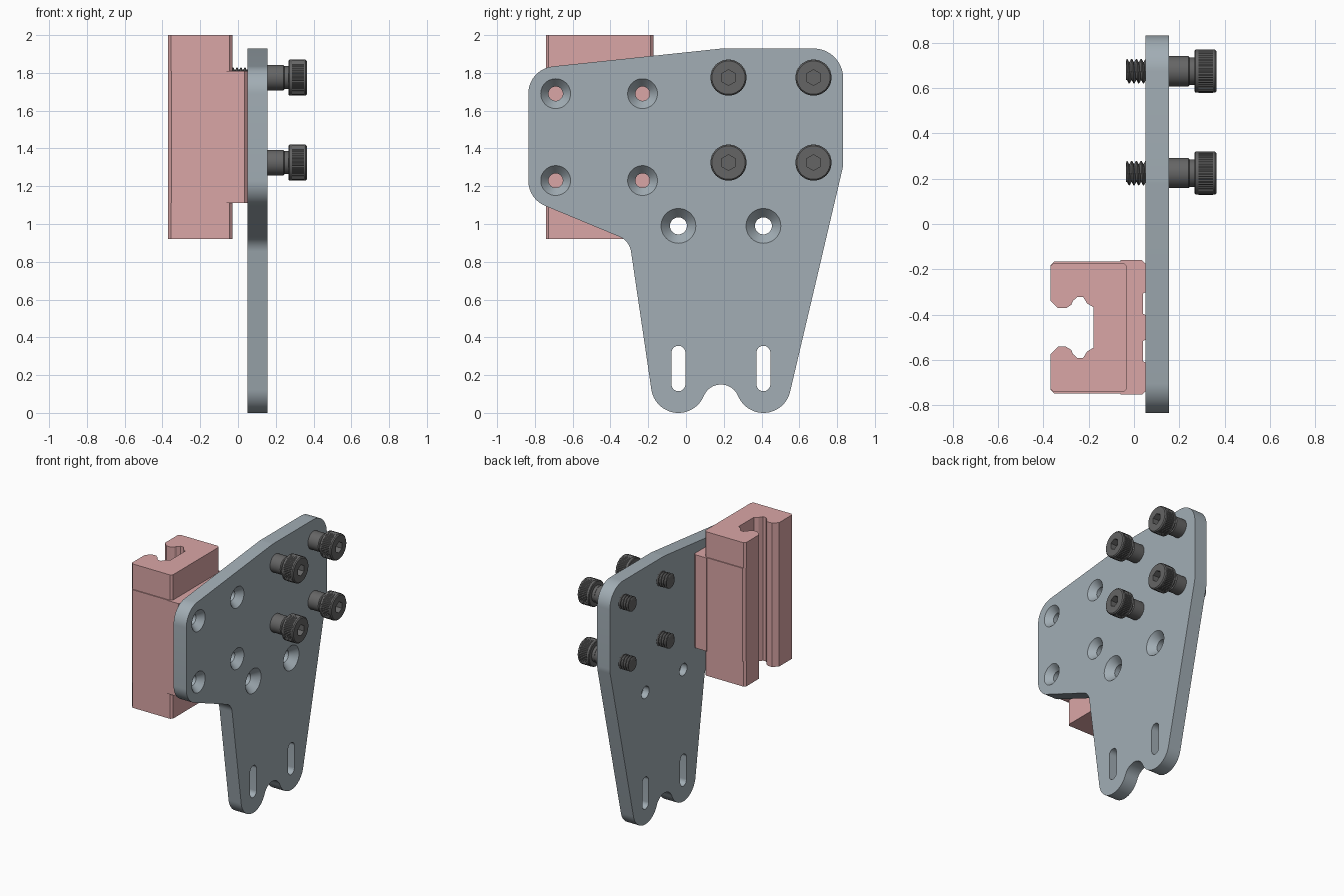
import bpy, bmesh, math
from mathutils import Vector

if "Cube" in bpy.data.objects:
    bpy.data.objects.remove(bpy.data.objects["Cube"])

def material(name, rgb):
    m = bpy.data.materials.new(name)
    m.diffuse_color = (*rgb, 1)
    m.use_nodes = True
    m.node_tree.nodes["Principled BSDF"].inputs["Base Color"].default_value = m.diffuse_color
    return m

STEEL = material("plate_grey", (0.36, 0.42, 0.46))
DARK = material("dark_steel", (0.13, 0.13, 0.13))
PINK = material("pink", (0.70, 0.38, 0.38))

def finish(bm, name, mat=None):
    bmesh.ops.recalc_face_normals(bm, faces=bm.faces[:])
    me = bpy.data.meshes.new(name)
    bm.to_mesh(me)
    bm.free()
    ob = bpy.data.objects.new(name, me)
    bpy.context.collection.objects.link(ob)
    if mat:
        me.materials.append(mat)
    return ob

def smooth(ob):
    bpy.ops.object.select_all(action='DESELECT')
    ob.select_set(True)
    bpy.context.view_layer.objects.active = ob
    bpy.ops.object.shade_smooth_by_angle(angle=math.radians(30))

def prism(bm, pts, a, b, axis):
    """Extrude a closed outline from a to b along x or z."""
    at = (lambda p, d: (d, p[0], p[1])) if axis == 'x' else (lambda p, d: (p[0], p[1], d))
    lo = [bm.verts.new(at(p, a)) for p in pts]
    hi = [bm.verts.new(at(p, b)) for p in pts]
    bm.faces.new(lo)
    bm.faces.new(hi)
    for i in range(len(pts)):
        j = (i + 1) % len(pts)
        bm.faces.new((lo[i], lo[j], hi[j], hi[i]))

def lathe(bm, rings, y=0, z=0, n=48):
    """Rings of (x, radius or function of angle) around an x axis, capped."""
    loops = []
    for x, r in rings:
        loop = []
        for k in range(n):
            t = 2 * math.pi * k / n
            q = r(t) if callable(r) else r
            loop.append(bm.verts.new((x, y + q * math.cos(t), z + q * math.sin(t))))
        loops.append(loop)
    for p, q in zip(loops, loops[1:]):
        for k in range(n):
            j = (k + 1) % n
            bm.faces.new((p[k], p[j], q[j], q[k]))
    bm.faces.new(loops[0])
    bm.faces.new(loops[-1])

def belt(circles, step=math.radians(6)):
    """Outline of tangent lines and arcs round circles; negative radius = concave."""
    n, normals, pts = len(circles), [], []
    for i in range(n):
        a, b = circles[i], circles[(i + 1) % n]
        d = Vector((b[0] - a[0], b[1] - a[1]))
        u = d.normalized()
        c = (a[2] - b[2]) / d.length
        nv = u * c + Vector((u.y, -u.x)) * math.sqrt(1 - c * c)
        normals.append(math.atan2(nv.y, nv.x))
    for i, (y, z, r) in enumerate(circles):
        t0 = normals[i - 1]
        sweep = (normals[i] - t0) % (2 * math.pi)
        if r < 0:
            sweep -= 2 * math.pi
        m = max(1, math.ceil(abs(sweep) / step))
        for k in range(m + 1):
            t = t0 + sweep * k / m
            pts.append((y + r * math.cos(t), z + r * math.sin(t)))
    return pts

# Mounting plate
X0, X1 = 0.05, 0.155
bm = bmesh.new()
prism(bm, belt([(-0.04, 0.145, 0.145), (0.185, 0.052, -0.098), (0.41, 0.145, 0.145),
                (0.675, 1.325, 0.157), (0.675, 1.772, 0.157), (0.2, 1.729, 0.2),
                (-0.69, 1.69, 0.145), (-0.69, 1.23, 0.145), (-0.39, 0.84, -0.1)]), X0, X1, 'x')
plate = finish(bm, "mounting_plate", STEEL)

# Cutter: countersunk holes, screw holes and slots
SCREWS = [(y, z) for y in (0.225, 0.675) for z in (1.325, 1.775)]
bm = bmesh.new()
sinks = [(y, z, 0.038, 0.079) for y in (-0.69, -0.23) for z in (1.23, 1.69)]
sinks += [(y, 0.99, 0.045, 0.092) for y in (-0.04, 0.41)]
for y, z, r, R in sinks:
    depth = (R - r) * 1.15
    lathe(bm, [(X0 - 0.05, r), (X1 - depth, r), (X1, R), (X1 + 0.05, R)], y, z)
for y, z in SCREWS:
    lathe(bm, [(X0 - 0.05, 0.052), (X1 + 0.05, 0.052)], y, z)
for y in (-0.04, 0.41):
    prism(bm, belt([(y, 0.152, 0.037), (y, 0.318, 0.037)]), X0 - 0.05, X1 + 0.05, 'x')
cutter = finish(bm, "hole_cutter")
cutter.hide_render = True
mod = plate.modifiers.new("holes", 'BOOLEAN')
mod.object, mod.solver = cutter, 'EXACT'
bpy.context.view_layer.objects.active = plate
bpy.ops.object.modifier_apply(modifier=mod.name)
bpy.data.objects.remove(cutter)
smooth(plate)

# Socket head screws with helical thread, knurled head and hex socket
PITCH, N = 0.021, 96

def thread(x, scale=1):
    def r(t):
        f = (x / PITCH - t / (2 * math.pi)) % 1
        return scale * (0.038 + 0.016 * min(1, 2.6 * min(f, 1 - f)))
    return r

def knurl(t):
    return 0.096 - 0.003 * (round(t * N / (2 * math.pi)) % 2)

def hexagon(t):
    a = (t + math.pi / 6) % (math.pi / 3)
    return 0.036 / math.cos(a - math.pi / 6)

rings = [(-0.035, thread(-0.035, 0.85))]
rings += [(-0.032 + 0.003 * k, thread(-0.032 + 0.003 * k)) for k in range(62)]
rings += [(0.155, 0.05), (0.155, 0.067), (0.24, 0.067), (0.246, 0.061), (0.268, 0.061),
          (0.268, 0.090), (0.272, 0.095), (0.285, 0.095), (0.285, knurl), (0.35, knurl),
          (0.35, 0.095), (0.358, 0.095), (0.365, 0.088), (0.365, hexagon), (0.315, hexagon)]
bm = bmesh.new()
lathe(bm, rings, n=N)
screw = finish(bm, "socket_screw", DARK)
smooth(screw)
for i, (y, z) in enumerate(SCREWS):
    ob = screw if i == 0 else screw.copy()
    if i:
        bpy.context.collection.objects.link(ob)
    ob.location = (0, y, z)

# Rail carriage: half profiles (x, half width) mirrored about its centre line
CY = -0.457
CHANNEL = [(-0.37, 0.12), (-0.335, 0.085), (-0.3, 0.085), (-0.277, 0.1), (-0.27, 0.117),
           (-0.25, 0.135), (-0.225, 0.135), (-0.207, 0.106), (-0.18, 0.09)]
BODY = [(0.05, 0.055), (0.04, 0.06), (0.04, 0.15), (0.05, 0.155), (0.05, 0.282),
        (0.035, 0.297), (-0.06, 0.297), (-0.06, 0.292), (-0.352, 0.292), (-0.37, 0.274)]
CAP = [(-0.03, 0.27), (-0.045, 0.285), (-0.355, 0.285), (-0.37, 0.27)]

def carriage_part(name, half, z0, z1):
    half = half + CHANNEL
    pts = [(x, CY + h) for x, h in half] + [(x, CY - h) for x, h in reversed(half)]
    bm = bmesh.new()
    prism(bm, pts, z0, z1, 'z')
    return finish(bm, name, PINK)

carriage_part("carriage_body", BODY, 1.11, 1.81)
carriage_part("carriage_lower_cap", CAP, 0.92, 1.11)
carriage_part("carriage_upper_cap", CAP, 1.81, 2.0)
